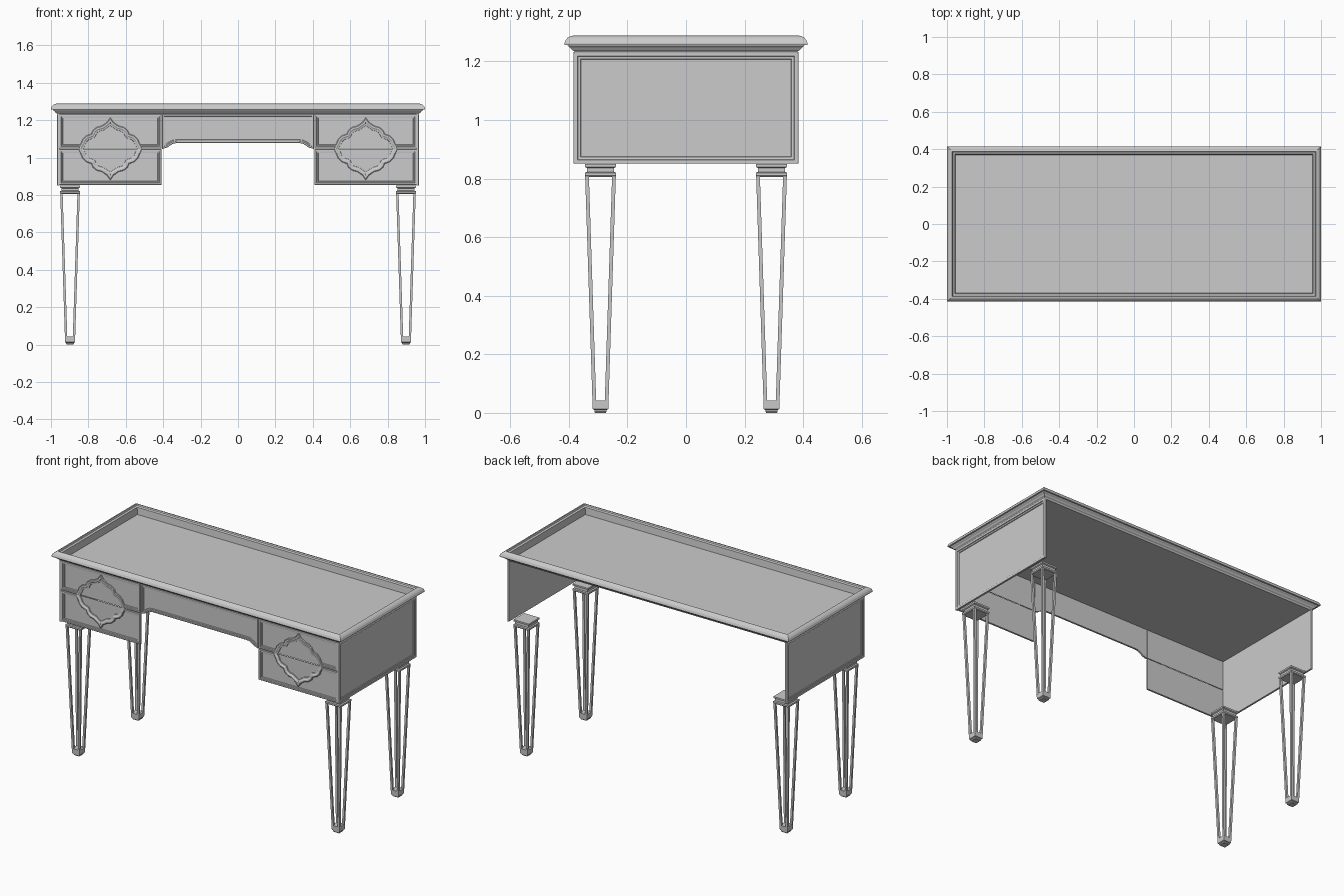
import bpy, bmesh
from mathutils import Matrix, Vector

if "Cube" in bpy.data.objects:
    bpy.data.objects.remove(bpy.data.objects["Cube"], do_unlink=True)

# Single painted finish
paint = bpy.data.materials.new("light_grey_paint")
paint.use_nodes = True
GREY = (0.6, 0.6, 0.6, 1)
paint.diffuse_color = GREY
paint.node_tree.nodes["Principled BSDF"].inputs["Base Color"].default_value = GREY

FRONT_Y, SIDE_X = -0.374, 0.959


def front(cx=0, cz=0, flip=1):
    """Places (u, v, height) on the front face."""
    return Matrix(((1, 0, 0, cx), (0, 0, -1, FRONT_Y), (0, flip, 0, cz), (0, 0, 0, 1)))


def side(s):
    """Places (u, v, height) on the left or right face."""
    return Matrix(((0, 0, s, s * SIDE_X), (1, 0, 0, 0), (0, 1, 0, 0), (0, 0, 0, 1)))


def finish(name, bm):
    bmesh.ops.recalc_face_normals(bm, faces=bm.faces)
    mesh = bpy.data.meshes.new(name)
    bm.to_mesh(mesh)
    bm.free()
    mesh.materials.append(paint)
    obj = bpy.data.objects.new(name, mesh)
    bpy.context.collection.objects.link(obj)
    return obj


def moulding(name, path, profile, mat, closed=True, wrap=True):
    """Sweeps a profile of (inward offset, height) along a flat path with mitres."""
    bm = bmesh.new()
    pts, n = [Vector(p) for p in path], len(path)
    rings = []
    for i, p in enumerate(pts):
        ins = (p - pts[i - 1]).normalized() if closed or i > 0 else None
        out = (pts[(i + 1) % n] - p).normalized() if closed or i < n - 1 else None
        a, b = ins or out, out or ins
        na, nb = Vector((-a.y, a.x)), Vector((-b.y, b.x))
        m = (na + nb) / (1 + max(na.dot(nb), -0.5))
        rings.append([bm.verts.new(mat @ Vector((*(p + m * o), h))) for o, h in profile])
    k = len(profile)
    for i in range(n if closed else n - 1):
        r, q = rings[i], rings[(i + 1) % n]
        for j in range(k if wrap else k - 1):
            bm.faces.new((r[j], r[(j + 1) % k], q[(j + 1) % k], q[j]))
    if not closed:
        bm.faces.new(rings[0])
        bm.faces.new(rings[-1])
    if not wrap:
        bm.faces.new([r[0] for r in rings])
        bm.faces.new([r[-1] for r in rings])
    return finish(name, bm)


def slab(name, path, mat, depth=0.004):
    return moulding(name, path, [(0, -depth), (0, 0)], mat, wrap=False)


def rect(x0, x1, y0, y1):
    return [(x0, y0), (x1, y0), (x1, y1), (x0, y1)]


def loft(bm, sections):
    """Stacks square sections (centre x, centre y, half width, z) into a solid."""
    rings = [[bm.verts.new((x + a * h, y + b * h, z))
              for a, b in ((-1, -1), (1, -1), (1, 1), (-1, 1))] for x, y, h, z in sections]
    for r, q in zip(rings, rings[1:]):
        for j in range(4):
            bm.faces.new((r[j], r[(j + 1) % 4], q[(j + 1) % 4], q[j]))
    bm.faces.new(rings[0])
    bm.faces.new(rings[-1])


# Table top: cornice, rounded nose, raised lip and a deep recessed field
TOP = [(0.036, 1.228), (0.032, 1.236), (0.025, 1.240), (0.02, 1.247), (0.012, 1.253),
       (0.010, 1.257), (0, 1.257), (0, 1.263), (0.004, 1.273), (0.011, 1.281),
       (0.02, 1.286), (0.028, 1.288), (0.031, 1.280), (0.042, 1.276), (0.046, 1.233)]
moulding("table_top", rect(-1, 1, -0.415, 0.415), TOP, Matrix.Identity(4), wrap=False)

FRAME = [(0, -0.004), (0, 0.007), (0.003, 0.009), (0.013, 0.009), (0.015, 0.005),
         (0.023, 0.004), (0.025, 0), (0.025, -0.004)]

# Side panels with raised frames
for s, label in ((1, "left"), (-1, "right")):
    outline = rect(-0.384, 0.384, 0.851, 1.232)
    slab(label + "_side_panel", outline, side(s))
    moulding(label + "_side_frame", outline, FRAME, side(s))

# Drawer banks: two drawers each, sharing one ogee quatrefoil moulding
QUARTER = [(0.171, 0), (0.166, 0.014), (0.157, 0.028), (0.149, 0.048), (0.130, 0.068),
           (0.102, 0.078), (0.093, 0.098), (0.073, 0.114), (0.046, 0.121), (0.018, 0.140)]
ARCH = QUARTER + [(0, 0.166)] + [(-x, z) for x, z in reversed(QUARTER)]
BAND = [(0, -0.002), (0, 0.007), (0.004, 0.010), (0.012, 0.010), (0.018, 0.006),
        (0.025, 0.005), (0.026, -0.002)]
HALF, SPLIT, GAP = 0.274, 1.047, 0.002
for s, label in ((1, "left"), (-1, "right")):
    for f, level, height in ((1, "upper", 0.183), (-1, "lower", 0.192)):
        name = f"{label}_{level}_drawer"
        mat = front(s * 0.683, SPLIT + f * GAP, f)
        slab(name, rect(-HALF, HALF, 0, height), mat)
        rail = [(0.160, 0), (HALF, 0), (HALF, height), (-HALF, height), (-HALF, 0), (-0.160, 0)]
        moulding(name + "_frame", rail, [(o * 0.85, h) for o, h in FRAME], mat, closed=False)
        moulding(name + "_arch", ARCH, BAND, mat, closed=False)

# Centre drawer with a shaped lower edge
CURVE = [(0.325, 1.078), (0.345, 1.075), (0.362, 1.066), (0.378, 1.054), (0.406, 1.046)]
apron = [(-x, z) for x, z in reversed(CURVE)] + CURVE + [(0.406, 1.232), (-0.406, 1.232)]
slab("centre_drawer", apron, front())
moulding("centre_drawer_frame", apron, [(o * 0.75, h) for o, h in FRAME], front())

# Legs: open tapered frames with a stepped cap and a small foot
TOP_HALF, LOW_HALF, POST = 0.0525, 0.0275, 0.0064
bm = bmesh.new()
loft(bm, [(0, 0, h, z) for h, z in (
    (0.050, 0.806), (0.0535, 0.810), (0.0535, 0.820), (0.046, 0.823), (0.046, 0.836),
    (0.053, 0.840), (0.053, 0.850))])
loft(bm, [(0, 0, h, z) for h, z in (
    (0.018, 0), (0.021, 0.004), (0.021, 0.010), (0.0265, 0.013), (0.0275, 0.043))])
for a in (-1, 1):
    for b in (-1, 1):
        t, l = TOP_HALF - POST, LOW_HALF - POST
        loft(bm, [(a * l, b * l, POST, 0.04), (a * t, b * t, POST, 0.812)])
leg = finish("front_left_leg", bm)
leg.location = (0.898, -0.292, 0)
for name, x, y in (("front_right_leg", -0.898, -0.292), ("back_left_leg", 0.898, 0.292),
                   ("back_right_leg", -0.898, 0.292)):
    copy = bpy.data.objects.new(name, leg.data)
    copy.location = (x, y, 0)
    bpy.context.collection.objects.link(copy)
